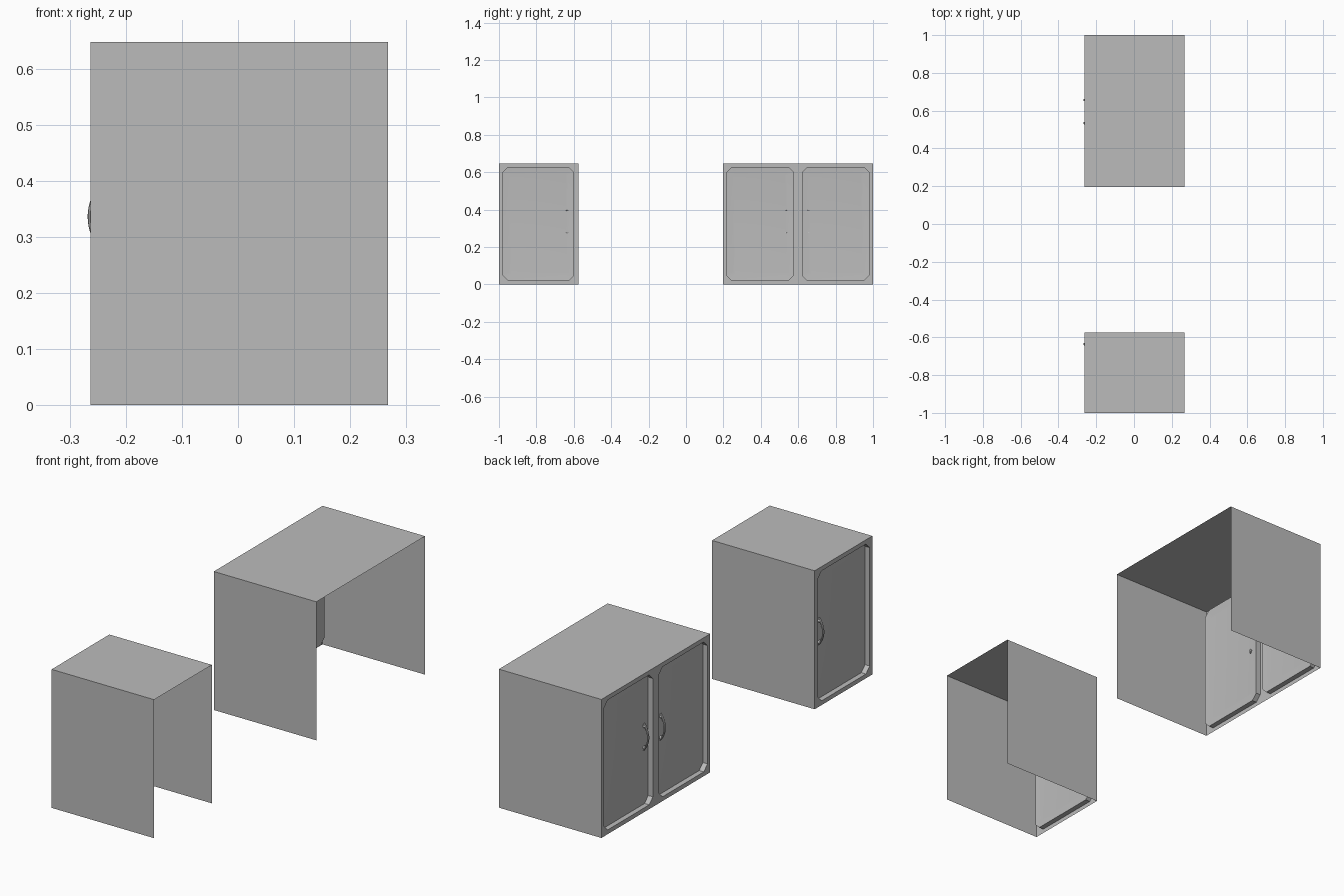
import bpy, bmesh, math
from mathutils import Matrix

if "Cube" in bpy.data.objects:
    bpy.data.objects.remove(bpy.data.objects["Cube"], do_unlink=True)

X0, X1, H = -0.263, 0.267, 0.647      # door side, open side, height
DEPTH = 0.024                         # door recess
XP = X0 + DEPTH
MARGIN, CHAMFER = 0.02, 0.027

grey = bpy.data.materials.new("cabinet grey")
grey.use_nodes = True
colour = (0.5, 0.5, 0.5, 1)
grey.diffuse_color = colour
grey.node_tree.nodes["Principled BSDF"].inputs["Base Color"].default_value = colour


def finish(bm, name, smooth=True):
    mesh = bpy.data.meshes.new(name)
    bm.to_mesh(mesh)
    bm.free()
    ob = bpy.data.objects.new(name, mesh)
    bpy.context.scene.collection.objects.link(ob)
    mesh.materials.append(grey)
    if smooth:
        bpy.ops.object.select_all(action='DESELECT')
        ob.select_set(True)
        bpy.context.view_layer.objects.active = ob
        bpy.ops.object.shade_smooth_by_angle(angle=math.radians(35))
    return ob


def octagon(bm, x, y0, y1, z0, z1, c):
    pts = [(y0 + c, z0), (y1 - c, z0), (y1, z0 + c), (y1, z1 - c),
           (y1 - c, z1), (y0 + c, z1), (y0, z1 - c), (y0, z0 + c)]
    return [bm.verts.new((x, y, z)) for y, z in pts]


def bridge(bm, a, b):
    n = len(a)
    for i in range(n):
        j = (i + 1) % n
        bm.faces.new((a[i], b[i], b[j], a[j]))


# Thin shell: top and two side walls, open below and towards +x
def shell(name, y0, y1):
    bm = bmesh.new()
    path = [(y0, 0), (y0, H), (y1, H), (y1, 0)]
    rows = [[bm.verts.new((x, y, z)) for x in (X0, X1)] for y, z in path]
    for a, b in zip(rows, rows[1:]):
        bm.faces.new((a[0], a[1], b[1], b[0]))
    finish(bm, name, False)


# Flat frame around one chamfered door opening
def frame(name, y0, y1, opening):
    bm = bmesh.new()
    inner = octagon(bm, X0, *opening, CHAMFER)
    a, b, c, d = [bm.verts.new((X0, y, z)) for y, z in
                  ((y0, 0), (y1, 0), (y1, H), (y0, H))]
    outer = [a, b, b, c, c, d, d, a]
    for i in range(8):
        j = (i + 1) % 8
        ring = [outer[i], inner[i], inner[j]]
        if outer[j] != outer[i]:
            ring.append(outer[j])
        bm.faces.new(ring)
    finish(bm, name, False)


# Recess wall and panel with a slightly raised, softly shaded centre
def door(name, opening):
    y0, y1, z0, z1 = opening
    bm = bmesh.new()
    rim = octagon(bm, X0, *opening, CHAMFER)
    back = octagon(bm, XP, *opening, CHAMFER)
    g = 0.036
    raised = octagon(bm, XP - 0.003, y0 + g, y1 - g, z0 + g, z1 - g, 0.01)
    bridge(bm, rim, back)
    bridge(bm, back, raised)
    bm.faces.new(reversed(raised))
    finish(bm, name)


# Bowed pull handle with a round mount at each end
def handle(name, y):
    zc, half, steps, sides = 0.336, 0.062, 14, 8
    bm = bmesh.new()
    rings = []
    for i in range(steps + 1):
        t = 2 * i / steps - 1
        x = X0 - 0.001 + (DEPTH - 0.002) * t * t
        ring = []
        for k in range(sides):
            a = 2 * math.pi * k / sides
            ring.append(bm.verts.new((x + 0.004 * math.cos(a),
                                      y + 0.006 * math.sin(a), zc + half * t)))
        rings.append(ring)
    for a, b in zip(rings, rings[1:]):
        bridge(bm, a, b)
    bm.faces.new(rings[0])
    bm.faces.new(rings[-1])
    for s in (-1, 1):
        place = Matrix.Translation((XP - 0.004, y, zc + s * 0.05))
        bmesh.ops.create_cone(bm, cap_ends=True, segments=12, radius1=0.008,
                              radius2=0.008, depth=0.012,
                              matrix=place @ Matrix.Rotation(math.pi / 2, 4, 'Y'))
    bmesh.ops.recalc_face_normals(bm, faces=bm.faces)
    finish(bm, name)


shell("single_cabinet_shell", -1.0, -0.574)
shell("double_cabinet_shell", 0.197, 1.0)

# name, frame span, door span, handle position
M = MARGIN
doors = [("single", -1.0, -0.574, -1 + M, -0.598, -0.636),
         ("double_right", 0.197, 0.598, 0.197 + M, 0.576, 0.534),
         ("double_left", 0.598, 1.0, 0.62, 1 - M, 0.656)]
for name, f0, f1, d0, d1, hy in doors:
    opening = (d0, d1, M, H - M)
    frame(name + "_frame", f0, f1, opening)
    door(name + "_door", opening)
    handle(name + "_handle", hy)
